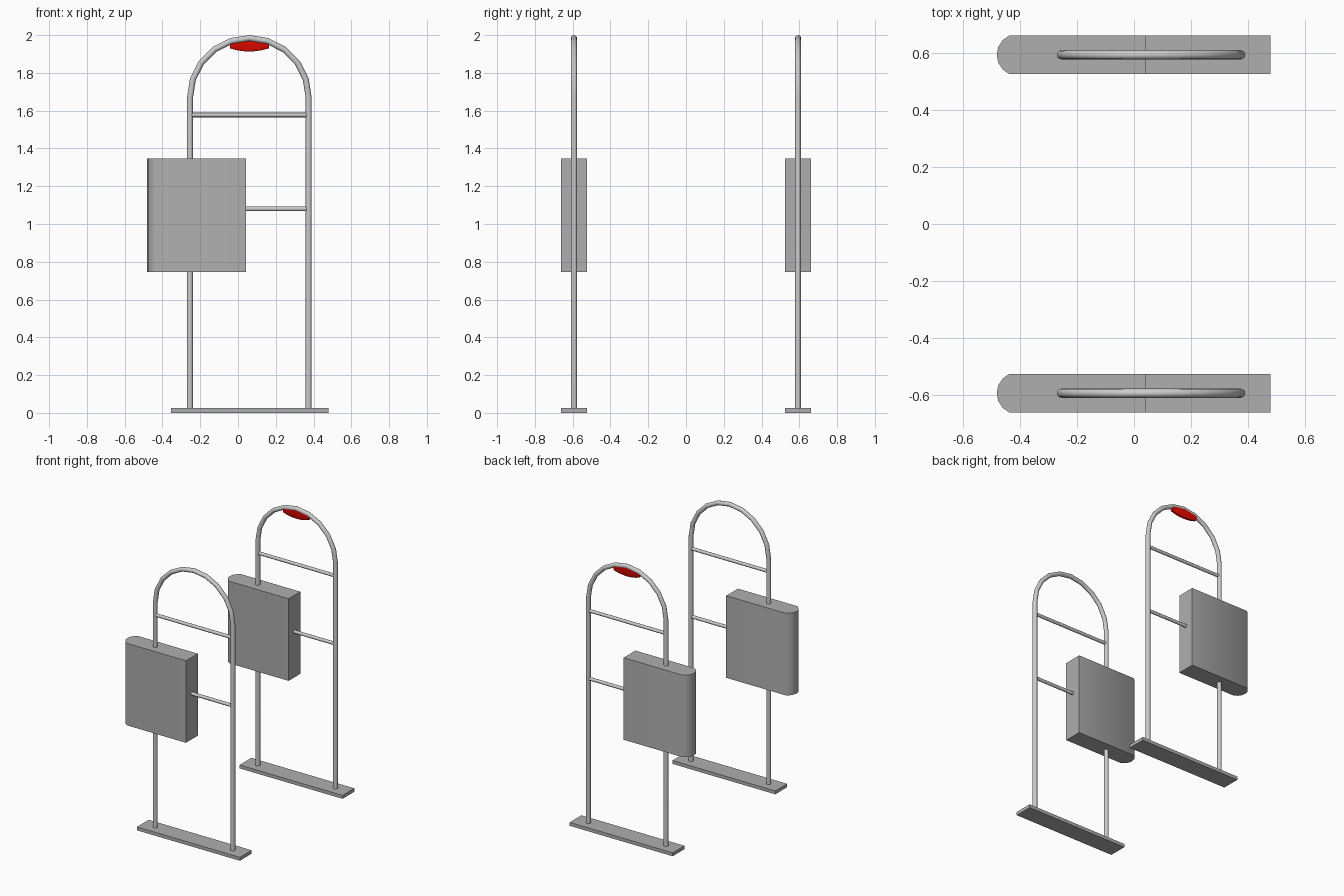
import bpy, bmesh, math

if "Cube" in bpy.data.objects:
    bpy.data.objects.remove(bpy.data.objects["Cube"])

Y = 0.593        # distance of each gate from the centre
HALF = 0.068     # half depth of base and housing
R = 0.016        # main tube radius
CX, ARC = 0.06, 0.314


def material(name, rgb):
    m = bpy.data.materials.new(name)
    m.diffuse_color = (*rgb, 1)
    m.use_nodes = True
    m.node_tree.nodes["Principled BSDF"].inputs["Base Color"].default_value = m.diffuse_color
    return m


dark = material("dark_grey", (0.43, 0.43, 0.43))
red = material("red_lamp", (0.8, 0.003, 0.0))


def loft(name, rings, angle, mat=None):
    """Closed solid through matching rings of points, capped at both ends."""
    bm = bmesh.new()
    loops = [[bm.verts.new(p) for p in ring] for ring in rings]
    n = len(loops[0])
    for a, b in zip(loops, loops[1:]):
        for i in range(n):
            j = (i + 1) % n
            bm.faces.new((a[i], a[j], b[j], b[i]))
    bm.faces.new(loops[0][::-1])
    bm.faces.new(loops[-1])
    bmesh.ops.recalc_face_normals(bm, faces=bm.faces)
    me = bpy.data.meshes.new(name)
    bm.to_mesh(me)
    bm.free()
    ob = bpy.data.objects.new(name, me)
    bpy.context.collection.objects.link(ob)
    if mat:
        me.materials.append(mat)
    bpy.ops.object.select_all(action='DESELECT')
    ob.select_set(True)
    bpy.context.view_layer.objects.active = ob
    bpy.ops.object.shade_smooth_by_angle(angle=math.radians(angle))
    return ob


def tube(name, path, radius, y):
    """Round tube; path holds (x, z, angle of the sideways direction)."""
    rings = []
    for x, z, a in path:
        ring = []
        for i in range(12):
            t = 2 * math.pi * i / 12
            s = radius * math.cos(t)
            ring.append((x + s * math.cos(a), y + radius * math.sin(t), z + s * math.sin(a)))
        rings.append(ring)
    return loft(name, rings, 40)


# Hoop outline: two legs joined by a ten-segment half circle
hoop = [(CX - ARC, 0.02, math.pi)]
for i in range(11):
    a = math.pi - math.pi * i / 10
    hoop.append((CX + ARC * math.cos(a), 1.67 + ARC * math.sin(a), a))
hoop.append((CX + ARC, 0.02, 0))

# Housing plan: box with a rounded outer end
rad = 0.074
sweep = math.asin(HALF / rad)
plan = [(0.042, -HALF), (0.042, HALF)]
for i in range(7):
    a = sweep - 2 * sweep * i / 6
    plan.append((-0.481 + rad - rad * math.cos(a), rad * math.sin(a)))
base = [(-0.355, -HALF), (0.478, -HALF), (0.478, HALF), (-0.355, HALF)]

for side, y in (("front", -Y), ("back", Y)):
    tube(side + "_hoop", hoop, R, y)
    for label, z in (("upper", 1.577), ("lower", 1.08)):
        tube(f"{side}_{label}_crossbar",
             [(x, z, math.pi / 2) for x in (CX - ARC, CX + ARC)], 0.012, y)
    # Base plate
    loft(side + "_base_plate", [[(x, y + s, z) for x, s in base] for z in (0, 0.025)], 30, dark)
    # Electronics housing
    loft(side + "_housing", [[(x, y + s, z) for x, s in plan] for z in (0.746, 1.346)], 35, dark)

# Red alarm lamp under the top of the back hoop
rings = []
for i in range(7):
    t = -1 + i / 3
    x = CX + 0.103 * t
    top = 1.982 - 0.016 * abs(t)
    low = 1.913 + 0.017 * t * t
    rings.append([(x, Y - 0.014, top), (x, Y + 0.014, top), (x, Y + 0.014, low + 0.014),
                  (x, Y + 0.007, low), (x, Y - 0.007, low), (x, Y - 0.014, low + 0.014)])
loft("alarm_lamp", rings, 30, red)
